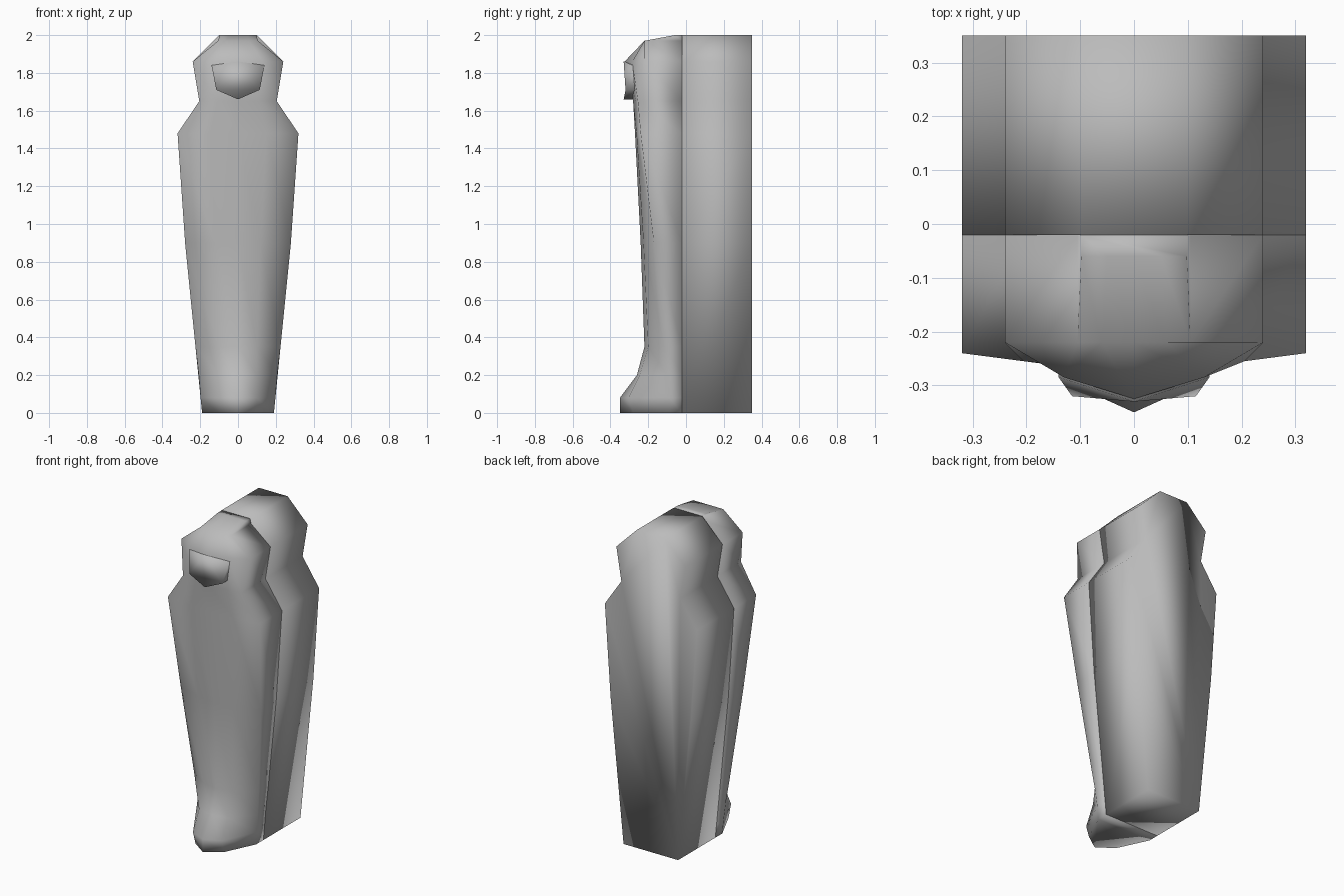
import bpy, bmesh

if "Cube" in bpy.data.objects:
    bpy.data.objects.remove(bpy.data.objects["Cube"])

stone = bpy.data.materials.new("grey stone")
stone.diffuse_color = (0.5, 0.5, 0.5, 1)
stone.use_nodes = True
stone.node_tree.nodes["Principled BSDF"].inputs["Base Color"].default_value = stone.diffuse_color

SEAM, BACK = -0.02, 0.35


def finish(name, bm):
    bmesh.ops.recalc_face_normals(bm, faces=bm.faces)
    for f in bm.faces:
        f.smooth = True
    me = bpy.data.meshes.new(name)
    bm.to_mesh(me)
    bm.free()
    me.materials.append(stone)
    ob = bpy.data.objects.new(name, me)
    bpy.context.collection.objects.link(ob)
    return ob


def loft(name, rows):
    """Skin closed rows of points and cap both ends."""
    bm = bmesh.new()
    loops = [[bm.verts.new(p) for p in row] for row in rows]
    for a, b in zip(loops, loops[1:]):
        n = len(a)
        for i in range(n):
            bm.faces.new((a[i], a[(i + 1) % n], b[(i + 1) % n], b[i]))
    bm.faces.new(loops[0])
    bm.faces.new(loops[-1])
    return finish(name, bm)


# Coffin box: body outline extruded from the seam to the back
outline = [(0.19, 0), (0.28, 0.9), (0.32, 1.48), (0.205, 1.65), (0.24, 1.86), (0.1, 2.0)]
ring = outline + [(-x, z) for x, z in reversed(outline)]
loft("coffin_box", [[(x, y, z) for x, z in ring] for y in (SEAM, BACK)])

# Lid: stations of (z, half width, side y, mid x, mid y, centre y)
stations = [
    (0.00, 0.19, -0.09, 0.10, -0.28, -0.35),
    (0.08, 0.198, -0.09, 0.10, -0.305, -0.35),
    (0.20, 0.208, -0.10, 0.10, -0.245, -0.26),
    (0.35, 0.225, -0.115, 0.10, -0.20, -0.22),
    (0.90, 0.28, -0.17, 0.12, -0.225, -0.24),
    (1.48, 0.32, -0.24, 0.15, -0.262, -0.27),
    (1.65, 0.205, -0.255, 0.11, -0.265, -0.28),
    (1.86, 0.24, -0.22, 0.13, -0.285, -0.325),
    (1.97, 0.105, -0.22, 0.06, -0.22, -0.22),
    (2.00, 0.098, -0.06, 0.05, -0.06, -0.06),
]
rows = []
for z, w, ys, xm, ym, yc in stations:
    half = [(w, SEAM, z), (w, ys, z), (xm, ym, z)]
    rows.append(half + [(0, yc, z)] + [(-x, y, c) for x, y, c in reversed(half)])
loft("coffin_lid", rows)

# Face: raised shield shape with a pointed chin
front = [(0, -0.33, 1.66), (0.115, -0.32, 1.71), (0.14, -0.285, 1.84), (0, -0.33, 1.86),
         (-0.14, -0.285, 1.84), (-0.115, -0.32, 1.71)]
loft("face", [front, [(x, -0.23, z) for x, y, z in front]])
